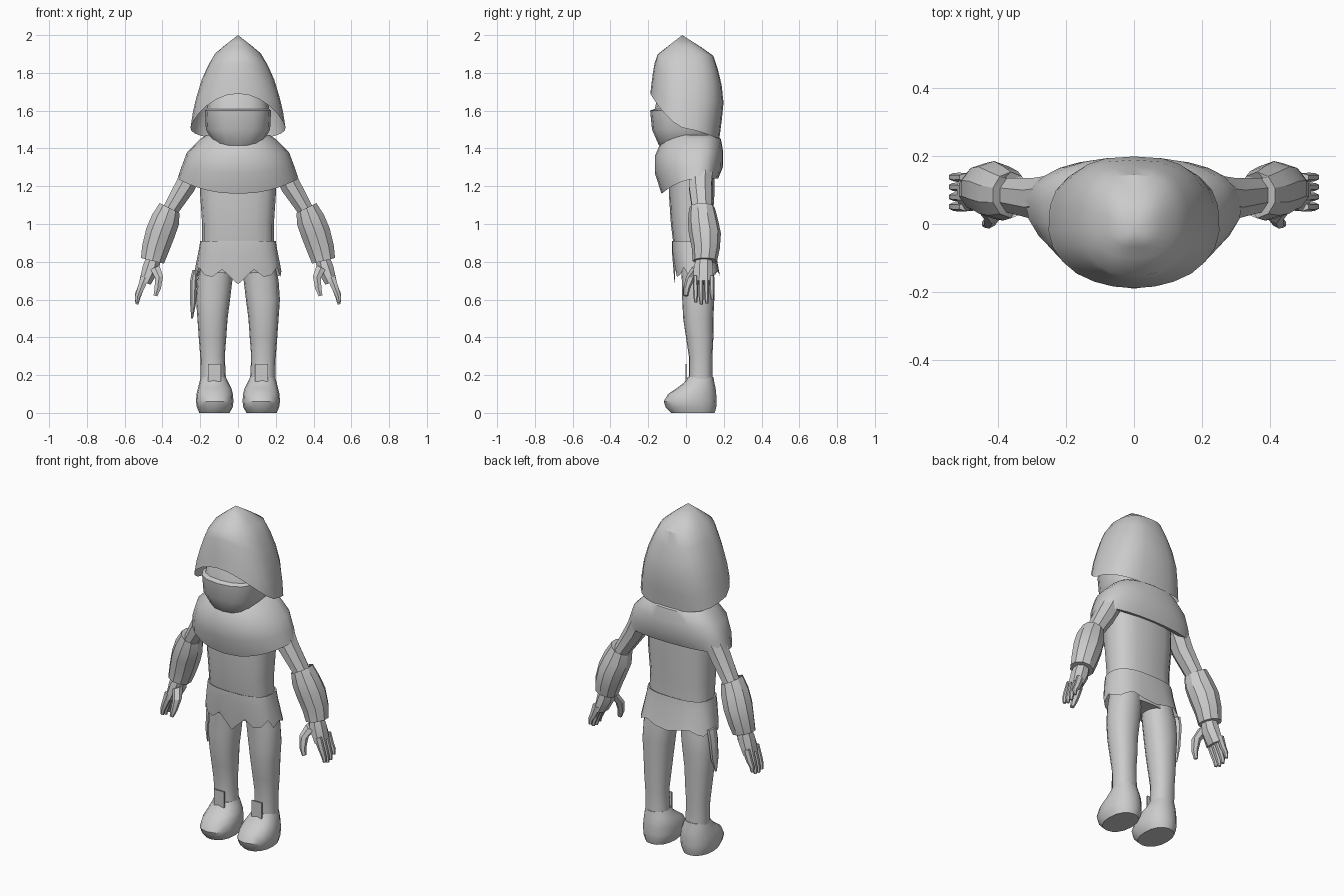
import bpy, bmesh, math
from mathutils import Vector

if "Cube" in bpy.data.objects:
    bpy.data.objects.remove(bpy.data.objects["Cube"])

gray = bpy.data.materials.new("plain gray")
gray.diffuse_color = (0.6, 0.6, 0.6, 1)
gray.use_nodes = True
gray.node_tree.nodes["Principled BSDF"].inputs["Base Color"].default_value = gray.diffuse_color


def loft(name, rings, caps=(True, True), angle=35):
    """Skin a list of equal-length closed rings."""
    bm = bmesh.new()
    vs = [[bm.verts.new(p) for p in r] for r in rings]
    n = len(rings[0])
    for a, b in zip(vs, vs[1:]):
        for i in range(n):
            j = (i + 1) % n
            bm.faces.new((a[i], a[j], b[j], b[i]))
    if caps[0]:
        bm.faces.new(vs[0])
    if caps[1]:
        bm.faces.new(vs[-1])
    bmesh.ops.remove_doubles(bm, verts=bm.verts, dist=0.0005)
    bmesh.ops.recalc_face_normals(bm, faces=bm.faces)
    me = bpy.data.meshes.new(name)
    bm.to_mesh(me)
    bm.free()
    me.materials.append(gray)
    ob = bpy.data.objects.new(name, me)
    bpy.context.collection.objects.link(ob)
    bpy.ops.object.select_all(action='DESELECT')
    ob.select_set(True)
    bpy.context.view_layer.objects.active = ob
    bpy.ops.object.shade_smooth_by_angle(angle=math.radians(angle))
    return ob


def spow(v, p):
    return math.copysign(abs(v) ** p, v)


def ring(z, x0, x1, y0, y1, n=16, p=0.85):
    """Horizontal rounded ring filling a box."""
    pts = []
    for i in range(n):
        a = 2 * math.pi * i / n
        pts.append(((x0 + x1) / 2 + (x1 - x0) / 2 * spow(math.cos(a), p),
                    (y0 + y1) / 2 + (y1 - y0) / 2 * spow(math.sin(a), p), z))
    return pts


def limb_rings(side, path, n=10):
    """Rings across a path in the xz plane: (x, z, y, half width, half depth)."""
    rings = []
    for k, (x, z, y, w, d) in enumerate(path):
        a, b = path[max(k - 1, 0)], path[min(k + 1, len(path) - 1)]
        t = Vector((b[0] - a[0], b[1] - a[1])).normalized()
        rings.append([(side * (x - t.y * w * math.cos(q)), y + d * math.sin(q),
                       z + t.x * w * math.cos(q))
                      for q in [2 * math.pi * (i + 0.5) / n for i in range(n)]])
    return rings


def lookup(table, z):
    """Interpolate rows of (z, values...) sorted downwards."""
    for a, b in zip(table, table[1:]):
        if z >= b[0]:
            f = (a[0] - z) / (a[0] - b[0])
            return [u + (v - u) * f for u, v in zip(a[1:], b[1:])]
    return table[-1][1:]


# Hood: pointed dome with an arched opening; rows are z, half width, front, back
hood = [(2.0, 0, 0, 0), (1.93, .09, .09, .11), (1.89, .135, .14, .165),
        (1.77, .19, .16, .205), (1.63, .233, .175, .22), (1.44, .262, .18, .195)]
N = 24
rings = []
for t in (0, .12, .2, .33, .48, .65, .82, 1):
    r = []
    for i in range(N):
        a = 2 * math.pi * i / N
        c, s = math.cos(a), math.sin(a)
        edge = 1.51 + .18 * (-s) ** 1.3 if s < 0 else 1.51 - .06 * s
        z = 2 - (2 - edge) * t
        w, f, b = lookup(hood, z)
        p = .95 if s < 0 else .75
        r.append((w * spow(c, p), -.02 + (f if s < 0 else b) * spow(s, p), z))
    rings.append(r)
loft("hood", rings, (False, False))

# Head and face wrap
loft("head", [ring(z, -w, w, f, b, 16, .8) for z, w, f, b in
              [(1.38, .07, -.11, .1), (1.42, .125, -.145, .12), (1.50, .17, -.18, .14),
               (1.60, .175, -.19, .15), (1.61, .165, -.165, .15), (1.70, .15, -.145, .14),
               (1.80, .1, -.1, .1)]])

# Shoulder cowl with a front point and a turned-in hem
rings = []
for z, w, f, b, dip in [(1.47, .17, -.10, .16, 0), (1.45, .20, -.13, .185, .01),
                        (1.38, .27, -.165, .197, .02), (1.30, .30, -.165, .195, .03),
                        (1.24, .32, -.13, .17, .08), (1.25, .27, -.09, .14, .06),
                        (1.28, .18, -.06, .12, 0)]:
    r = []
    for i in range(N):
        a = 2 * math.pi * i / N
        c, s = math.cos(a), math.sin(a)
        y = .07 + ((.07 - f) if s < 0 else (b - .07)) * spow(s, .95 if s < 0 else .8)
        r.append((w * spow(c, .9), y, z - dip * max(0, -s) ** 2))
    rings.append(r)
loft("cowl", rings)

# Torso
loft("torso", [ring(z, -w, w, f, b, 16, .75) for z, w, f, b in
               [(1.30, .2, -.09, .15), (1.15, .2, -.09, .15), (1.0, .19, -.08, .14),
                (.88, .19, -.065, .14), (.74, .19, -.04, .14)]], angle=50)

# Skirt with a jagged hem
hem = [.75, .72, .77, .73, .72, .76, .68, .76, .72, .73, .77, .72]
top, mid, low = [ring(z, -w, w, f, b, 24, .75) for z, w, f, b in
                 [(.91, .2, -.075, .15), (.86, .208, -.075, .155), (.72, .23, -.06, .18)]]
rim = []
for i, (x, y, z) in enumerate(low):
    k = (i - 12) % 24
    h = hem[k] if k < 12 else (.75, .73, .72, .74)[i % 4]
    rim.append((x, y, h))
loft("skirt", [ring(.90, -.18, .18, -.05, .13, 24, .75), top, mid, rim], (False, False))

for side, label in ((-1, "right"), (1, "left")):
    # Leg and boot
    def foot(rows, n=16):
        return [[(side * x, y, z) for x, y, z in ring(*row, n, .9)] for row in rows]
    loft(label + "_leg", foot([
        (.80, .03, .19, -.03, .14), (.70, .03, .215, -.022, .15), (.60, .042, .222, -.02, .15),
        (.50, .055, .215, -.015, .145), (.40, .062, .208, 0, .145), (.30, .07, .2, .015, .14),
        (.20, .065, .198, .015, .14), (.12, .06, .2, .01, .145)]))
    loft(label + "_boot", foot([
        (.19, .065, .195, .01, .145), (.16, .05, .205, -.01, .15), (.13, .035, .212, -.05, .157),
        (.10, .027, .22, -.095, .16), (.06, .024, .222, -.118, .162), (.03, .028, .218, -.108, .16),
        (0, .045, .205, -.08, .152)]))
    # Shin plate
    loft(label + "_shin_plate", [
        [(side * x, y, z) for x, z in ((.09, .165), (.158, .165), (.158, .26), (.09, .26))]
        for y in (-.002, .006)])

    # Upper arm, sleeve with open cuff, and hand
    loft(label + "_upper_arm", limb_rings(side, [
        (.22, 1.32, .08, .06, .07), (.28, 1.2, .075, .058, .065), (.36, 1.07, .085, .045, .055)], 8),
        angle=25)
    loft(label + "_sleeve", limb_rings(side, [
        (.37, 1.05, .085, .045, .05), (.362, 1.085, .085, .062, .068), (.385, 1.02, .09, .08, .08),
        (.412, .95, .1, .082, .085), (.437, .87, .105, .076, .074), (.453, .805, .1, .066, .065)], 10),
        angle=25)
    loft(label + "_palm", limb_rings(side, [
        (.448, .815, .095, .042, .045), (.462, .765, .092, .048, .055), (.492, .69, .092, .034, .058)], 8),
        angle=25)
    for k in range(4):
        y = .05 + k * .029
        tip = (.585, .575, .58, .6)[k]
        loft(f"{label}_finger_{k + 1}", limb_rings(side, [
            (.492, .72, y, .026, .013), (.515, .66, y, .02, .014),
            (.532, tip + .03, y + .001, .015, .012), (.535, tip, y + .002, .01, .008)], 6), angle=25)
    loft(label + "_thumb", limb_rings(side, [
        (.44, .77, .06, .03, .03), (.418, .72, .025, .025, .025), (.425, .66, .005, .019, .018),
        (.437, .62, 0, .012, .012)], 6), angle=25)

# Dagger sheath on the right hip
loft("dagger_sheath", limb_rings(1, [
    (-.225, .755, .08, .018, .035), (-.235, .70, .08, .02, .035),
    (-.238, .58, .07, .017, .03), (-.243, .50, .065, .005, .008)], 8), angle=25)
